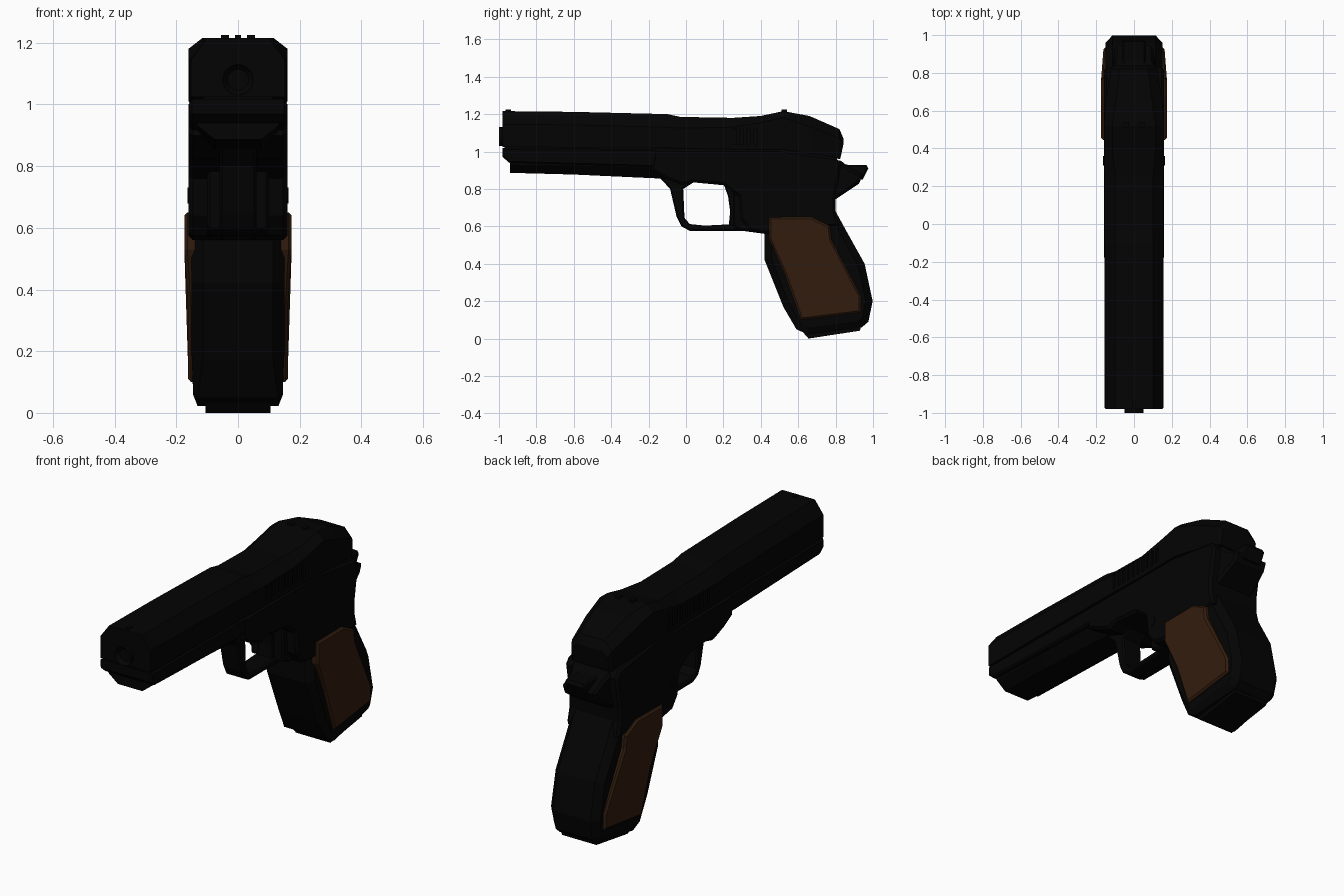
import bpy, bmesh, math
from mathutils import Matrix

if "Cube" in bpy.data.objects:
    bpy.data.objects.remove(bpy.data.objects["Cube"])


def material(name, rgb):
    m = bpy.data.materials.new(name)
    m.diffuse_color = (*rgb, 1)
    m.use_nodes = True
    m.node_tree.nodes["Principled BSDF"].inputs["Base Color"].default_value = m.diffuse_color
    return m


METAL = material("dark_metal", (0.001, 0.001, 0.001))
WOOD = material("brown_wood", (0.032, 0.012, 0.004))


def finish(bm, name, mat=METAL, mirror=False):
    bmesh.ops.recalc_face_normals(bm, faces=bm.faces)
    me = bpy.data.meshes.new(name)
    bm.to_mesh(me)
    bm.free()
    me.materials.append(mat)
    ob = bpy.data.objects.new(name, me)
    bpy.context.collection.objects.link(ob)
    if mirror:
        ob.modifiers.new("mirror", 'MIRROR')
    return ob


def prism(name, pts, x0, x1, c=0.0, mat=METAL, mirror=False, shape=None):
    """Side outline (y, z) extruded from x0 to x1, cap edges chamfered by c."""
    bm = bmesh.new()
    a = [bm.verts.new((x0 + c, y, z)) for y, z in pts]
    b = [bm.verts.new((x1 - c, y, z)) for y, z in pts]
    n = len(pts)
    caps = [bm.faces.new(a), bm.faces.new(b)]
    for i in range(n):
        j = (i + 1) % n
        bm.faces.new((a[i], a[j], b[j], b[i]))
    bmesh.ops.recalc_face_normals(bm, faces=bm.faces)
    if c:
        bmesh.ops.inset_region(bm, faces=caps, thickness=c, depth=c,
                               use_even_offset=True, use_boundary=True)
    if shape:
        for v in bm.verts:
            v.co.x *= shape(v.co.y, v.co.z)
    return finish(bm, name, mat, mirror)


def loft(name, sections):
    """Each section: y list and half outline (x, z), mirrored into a closed ring."""
    bm = bmesh.new()
    rings = []
    for ys, half in sections:
        ring = [(x, y, z) for y, (x, z) in zip(ys, half)]
        ring += [(-x, y, z) for x, y, z in reversed(ring)]
        rings.append([bm.verts.new(p) for p in ring])
    n = len(rings[0])
    for r, s in zip(rings, rings[1:]):
        for i in range(n):
            j = (i + 1) % n
            bm.faces.new((r[i], r[j], s[j], s[i]))
    bm.faces.new(rings[0])
    bm.faces.new(rings[-1])
    return finish(bm, name)


def box(bm, x, y, z, sx, sy, sz):
    bmesh.ops.create_cube(bm, size=1, matrix=Matrix.Translation((x, y, z)) @ Matrix.Diagonal((sx, sy, sz, 1)))


# Slide: chamfered top, hump at the rear, tapered tail
def slide_section(y, zb, zt, w=0.157, ch=0.07, top=0.10):
    return (y, y, y), ((w, zb), (w, zt - ch), (top, zt))


slide = loft("slide", [
    slide_section(-0.98, 1.025, 1.216, 0.152),
    slide_section(-0.60, 1.022, 1.212),
    slide_section(-0.10, 1.018, 1.200),
    slide_section(-0.03, 1.017, 1.185, ch=0.06),
    slide_section(0.25, 1.012, 1.180, ch=0.05),
    slide_section(0.40, 1.010, 1.190, 0.16, 0.035, 0.115),
    slide_section(0.52, 1.010, 1.216, 0.16, 0.035, 0.115),
    slide_section(0.66, 0.990, 1.190, 0.148, 0.055, 0.095),
    slide_section(0.82, 0.960, 1.120, 0.122, 0.05, 0.075),
    ((0.825, 0.842, 0.842), ((0.11, 0.962), (0.11, 1.04), (0.065, 1.07))),
])

# Grip serrations cut into both sides of the slide
bm = bmesh.new()
for i in range(10):
    for s in (-1, 1):
        box(bm, s * 0.162, 0.03 + i * 0.038, 1.08, 0.026, 0.018, 0.085)
cutter = finish(bm, "serration_cutter")
cutter.hide_render = True
mod = slide.modifiers.new("serrations", 'BOOLEAN')
mod.operation, mod.solver, mod.object = 'DIFFERENCE', 'EXACT', cutter
bpy.context.view_layer.objects.active = slide
bpy.ops.object.modifier_apply(modifier=mod.name)
bpy.data.objects.remove(cutter)

# Barrel with a shallow bore
bm = bmesh.new()
bmesh.ops.create_cone(bm, cap_ends=True, segments=20, radius1=0.05, radius2=0.05, depth=0.12,
                      matrix=Matrix.Translation((0, -0.94, 1.08)) @ Matrix.Rotation(math.pi / 2, 4, 'X'))
muzzle = [f for f in bm.faces if f.normal.y < -0.9 and len(f.verts) > 4]
bmesh.ops.inset_region(bm, faces=muzzle, thickness=0.016)
bmesh.ops.translate(bm, verts=muzzle[0].verts, vec=(0, 0.02, 0))
finish(bm, "barrel")

# Sights
bm = bmesh.new()
box(bm, 0, -0.95, 1.212, 0.018, 0.03, 0.026)
for s in (-1, 1):
    box(bm, s * 0.042, 0.525, 1.212, 0.026, 0.03, 0.026)
finish(bm, "sights")

# Frame below the slide: full-width rail, inner tongue closing the seam, narrower underside
rail = [(-0.98, 1.018), (-0.98, 0.97), (-0.945, 0.94), (-0.10, 0.915), (0.0, 1.012)]
prism("frame_rail", rail, -0.157, 0.157, 0.008)
prism("seam_tongue", [(-0.97, 1.06), (-0.97, 0.98), (0.60, 0.96), (0.79, 0.93), (0.79, 1.0), (0.60, 1.04)],
      -0.11, 0.11)
loft("frame_underside", [
    ((-0.94,) * 3, ((0.075, 0.886), (0.13, 0.93), (0.142, 0.97))),
    ((-0.60,) * 3, ((0.075, 0.877), (0.13, 0.925), (0.142, 0.97))),
    ((-0.08,) * 3, ((0.075, 0.853), (0.13, 0.91), (0.142, 0.97))),
])

# Receiver, with a narrower web behind the trigger
receiver = [(-0.19, 0.90), (-0.17, 1.016), (0.50, 1.013), (0.80, 0.97), (0.83, 0.93), (0.80, 0.75),
            (0.80, 0.68), (0.82, 0.60), (0.42, 0.56), (0.34, 0.575), (0.29, 0.64), (0.28, 0.76),
            (0.20, 0.82), (0.04, 0.835), (-0.02, 0.82), (-0.11, 0.855)]
prism("receiver", receiver, -0.16, 0.16, 0.014)
prism("receiver_web", [(0.25, 0.85), (0.25, 0.60), (0.30, 0.576), (0.44, 0.562), (0.44, 0.85)],
      -0.10, 0.10, 0.01)

# Trigger guard and trigger
guard = [(-0.15, 0.87), (-0.085, 0.80), (-0.05, 0.65), (-0.025, 0.60), (0.02, 0.576), (0.30, 0.576),
         (0.42, 0.56), (0.42, 0.62), (0.22, 0.61), (0.10, 0.604), (0.02, 0.612), (-0.008, 0.645),
         (-0.015, 0.80), (0.04, 0.835), (0.04, 0.87)]
prism("trigger_guard", guard, -0.06, 0.06, 0.008)
prism("trigger", [(0.20, 0.83), (0.225, 0.76), (0.236, 0.68), (0.228, 0.60), (0.29, 0.60), (0.29, 0.83)],
      -0.045, 0.045, 0.006)

# Grip, base plate and wooden side panels
grip = [(0.42, 0.60), (0.42, 0.42), (0.52, 0.17), (0.59, 0.05), (0.65, 0.022), (0.94, 0.06), (0.975, 0.09),
        (0.998, 0.20), (0.955, 0.40), (0.86, 0.57), (0.80, 0.68), (0.78, 0.72), (0.50, 0.72)]
prism("grip", grip, -0.15, 0.15, 0.036, shape=lambda y, z: 1.15 if z < 0.055 else 0.97 if z < 0.13 else 1)
prism("grip_base", [(0.62, 0.04), (0.655, 0.0), (0.93, 0.042), (0.94, 0.08)], -0.105, 0.105)
panel = [(0.445, 0.648), (0.67, 0.65), (0.77, 0.60), (0.778, 0.53), (0.935, 0.225), (0.935, 0.14),
         (0.615, 0.10), (0.53, 0.34), (0.445, 0.53)]
prism("grip_panel", panel, 0.11, 0.174, 0.01, WOOD, True,
      shape=lambda y, z: 1 if z > 0.45 else 0.93)

# Rear tang and hammer
prism("tang", [(0.74, 0.965), (0.83, 0.95), (0.87, 0.915), (0.945, 0.875), (0.925, 0.828), (0.80, 0.745),
               (0.74, 0.78)], -0.12, 0.12, 0.015, shape=lambda y, z: 1 if y < 0.85 else 0.85)
prism("hammer", [(0.78, 0.95), (0.87, 0.928), (0.965, 0.928), (0.975, 0.91), (0.945, 0.85), (0.80, 0.84)],
      -0.06, 0.06, 0.008)

# Frame pin showing on both sides
bm = bmesh.new()
bmesh.ops.create_cone(bm, cap_ends=True, segments=12, radius1=0.026, radius2=0.026, depth=0.326,
                      matrix=Matrix.Translation((0, 0.335, 0.705)) @ Matrix.Rotation(math.pi / 2, 4, 'Y'))
finish(bm, "frame_pin")
